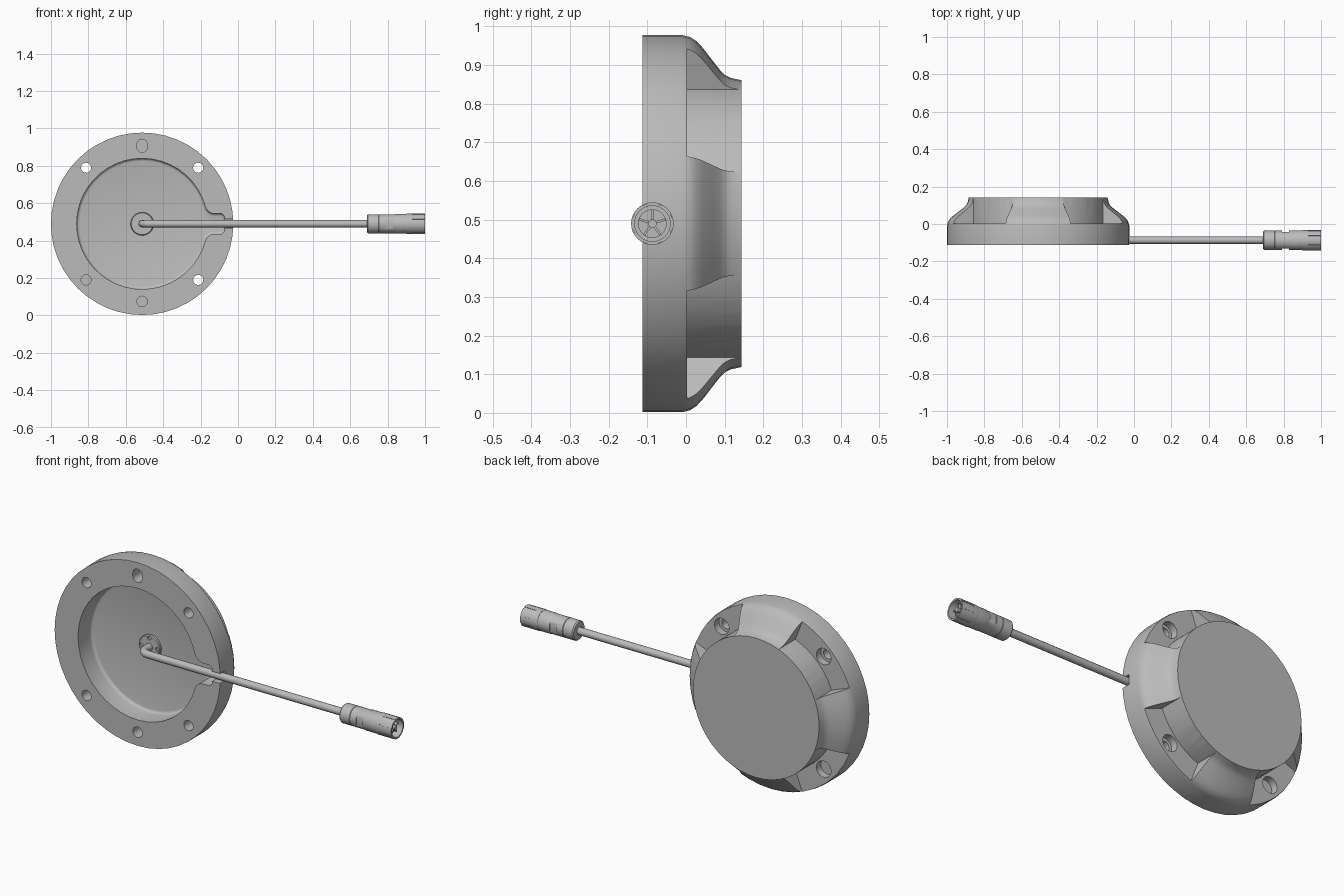
import bpy, bmesh
from math import sin, cos, pi, asin, sqrt, radians
from mathutils import Matrix, Vector

if "Cube" in bpy.data.objects:
    bpy.data.objects.remove(bpy.data.objects["Cube"])

CX, CZ = -0.5125, 0.4895      # housing centre
CABLE_Y = -0.087
FLOOR = 0.0                   # cavity floor

grey = bpy.data.materials.new("plain_grey")
grey.use_nodes = True
grey.diffuse_color = (0.5, 0.5, 0.5, 1)
grey.node_tree.nodes["Principled BSDF"].inputs["Base Color"].default_value = (0.5, 0.5, 0.5, 1)

TURN = {"y": Matrix.Rotation(-pi / 2, 4, "X"), "x": Matrix.Rotation(pi / 2, 4, "Y")}


def finish(name, bm):
    bmesh.ops.remove_doubles(bm, verts=bm.verts, dist=1e-5)
    bmesh.ops.recalc_face_normals(bm, faces=bm.faces)
    mesh = bpy.data.meshes.new(name)
    bm.to_mesh(mesh)
    bm.free()
    mesh.materials.append(grey)
    ob = bpy.data.objects.new(name, mesh)
    bpy.context.collection.objects.link(ob)
    return ob


def lathe(name, profile, origin, axis, steps=32):
    """Spin (radius, distance) points around an axis through origin."""
    bm = bmesh.new()
    vs = [bm.verts.new((r, 0, t)) for r, t in profile]
    es = [bm.edges.new(p) for p in zip(vs, vs[1:])]
    bmesh.ops.spin(bm, geom=vs + es, cent=(0, 0, 0), axis=(0, 0, 1),
                   angle=2 * pi, steps=steps)
    bmesh.ops.transform(bm, verts=bm.verts, matrix=Matrix.Translation(origin) @ TURN[axis])
    return finish(name, bm)


def rod(name, r, start, length, axis, steps=24):
    return lathe(name, [(0, 0), (r, 0), (r, length), (0, length)], start, axis, steps)


def prism(name, outline, y0, y1, fillet=0):
    """Extrude an (x, z) outline, relative to the housing centre, along y."""
    bm = bmesh.new()
    face = bm.faces.new([bm.verts.new((CX + x, y0, CZ + z)) for x, z in outline])
    top = bmesh.ops.extrude_face_region(bm, geom=[face])["geom"]
    moved = [v for v in top if isinstance(v, bmesh.types.BMVert)]
    bmesh.ops.translate(bm, verts=moved, vec=(0, y1 - y0, 0))
    if fillet:
        rim = [e for e in bm.edges if all(abs(v.co.y - y1) < 1e-6 for v in e.verts)]
        bmesh.ops.bevel(bm, geom=rim, offset=fillet, segments=3, profile=0.5, affect="EDGES")
    return finish(name, bm)


def box(name, lo, hi):
    bm = bmesh.new()
    lo, hi = Vector(lo), Vector(hi)
    bmesh.ops.create_cube(bm, size=1, matrix=Matrix.Translation((lo + hi) / 2)
                          @ Matrix.Diagonal((*(hi - lo), 1)))
    return finish(name, bm)


def cut(target, cutters):
    bpy.context.view_layer.objects.active = target
    for c in cutters:
        mod = target.modifiers.new("cut", "BOOLEAN")
        mod.operation, mod.solver, mod.object = "DIFFERENCE", "EXACT", c
        bpy.ops.object.modifier_apply(modifier=mod.name)
        bpy.data.objects.remove(c)


def arc(r, a0, a1, n, cx=0, cz=0):
    return [(cx + r * cos(a0 + (a1 - a0) * i / n), cz + r * sin(a0 + (a1 - a0) * i / n))
            for i in range(n + 1)]


# Housing: round body with a flared shoulder
housing = lathe("housing", [(0, -.113), (.4875, -.113), (.4875, -.01), (.483, .01), (.472, .027),
                            (.455, .043), (.42, .07), (.397, .088), (.385, .1), (.377, .115),
                            (.371, .143), (0, .143)], (CX, 0, CZ), "y", 48)

# Front cavity: circle running through fillets into a cable channel
R, HALF, F = .35, .055, .05
fx = sqrt((R + F) ** 2 - (HALF + F) ** 2)
a = asin((HALF + F) / (R + F))
channel = [(.425, HALF), (.44, HALF - .015)]
upper = arc(F, -pi / 2, a - pi, 6, fx, HALF + F)
half = channel[::-1] + upper
outline = half + arc(R, a, 2 * pi - a, 40)[1:-1] + [(x, -z) for x, z in half[::-1]]
cutters = [prism("cavity_cutter", outline, -.2, FLOOR, .015),
           box("exit_cutter", (CX + .42, -.2, CZ - .026), (CX + .6, -.066, CZ + .026))]

# Four screw pockets on the back with counterbored through holes
for k in range(4):
    mid = pi / 4 + k * pi / 2
    w = radians(24)
    sector = arc(.371, mid - w, mid + w, 8) + arc(.65, mid + w, mid - w, 8)
    cutters.append(prism("pocket_cutter", sector, .2, .003))
    x, z = CX + .424 * cos(mid), CZ + .424 * sin(mid)
    cutters.append(rod("hole_cutter", .027, (x, -.2, z), .4, "y"))
    cutters.append(rod("counterbore_cutter", .043, (x, -.035, z), .1, "y"))

# Blind locating holes: a slot at the top, a round one at the bottom
slot = arc(.028, 0, pi, 12, 0, .424) + arc(.028, pi, 2 * pi, 12, 0, .41)
cutters.append(prism("slot_cutter", slot, -.2, -.04))
cutters.append(rod("locating_cutter", .028, (CX, -.2, CZ - .415), .16, "y"))
cut(housing, cutters)

# Cable gland flange on the cavity floor, with four screw recesses
flange = lathe("cable_flange", [(0, -.014), (.058, -.014), (.062, -.01), (.062, .004), (0, .004)],
               (CX, FLOOR, CZ), "y")
cut(flange, [rod("recess_cutter", .01, (CX + .047 * cos(k * pi / 2), -.05,
                                        CZ + .047 * sin(k * pi / 2)), .043, "y", 12)
             for k in range(4)])

# Cable: leaves the floor, bends and runs out to the side
BEND = .045
curve = bpy.data.curves.new("cable", "CURVE")
curve.dimensions = "3D"
curve.bevel_depth, curve.bevel_resolution, curve.use_fill_caps = .0195, 4, True
path = [(CX, FLOOR, CZ)] + [(CX + BEND - BEND * cos(t * pi / 12), CABLE_Y + BEND - BEND * sin(t * pi / 12), CZ)
                            for t in range(7)] + [(.70, CABLE_Y, CZ)]
spline = curve.splines.new("POLY")
spline.points.add(len(path) - 1)
for p, co in zip(spline.points, path):
    p.co = (*co, 1)
cable = bpy.data.objects.new("cable", curve)
bpy.context.collection.objects.link(cable)
curve.materials.append(grey)
bpy.ops.object.select_all(action="DESELECT")
cable.select_set(True)
bpy.context.view_layer.objects.active = cable
bpy.ops.object.convert(target="MESH")
cable = bpy.context.view_layer.objects.active

# Connector: back nut, body and hollow end sleeve
START = (.69, CABLE_Y, CZ)
back_nut = lathe("connector_back_nut", [(0, 0), (.046, 0), (.051, .006), (.051, .06), (.048, .064),
                                        (0, .064)], START, "x")
body = lathe("connector_body", [(0, .06), (.047, .06), (.051, .064), (.051, .145), (.053, .15),
                                (.053, .22), (0, .22)], START, "x")
sleeve = lathe("connector_sleeve", [(0, .21), (.054, .21), (.055, .215), (.055, .31), (.046, .31),
                                    (.046, .235), (0, .235)], START, "x")
# wrench flats on the body, grip slots on the sleeve
cut(body, [box("flat_cutter", (.79, CABLE_Y - .1, CZ - .03), (.83, CABLE_Y - .044, CZ + .03)),
           box("flat_cutter", (.79, CABLE_Y + .044, CZ - .03), (.83, CABLE_Y + .1, CZ + .03))])
grips = []
for k in range(8):
    g = box("grip_cutter", (.93, -.004, .0525), (1.1, .004, .1))
    g.data.transform(Matrix.Translation((0, CABLE_Y, CZ)) @ Matrix.Rotation((k + .5) * pi / 4, 4, "X"))
    grips.append(g)
cut(sleeve, grips)

# Socket insert with ribs and a centre post
parts = [rod("socket_insert", .037, (.92, CABLE_Y, CZ), .045, "x"),
         rod("socket_post", .011, (.96, CABLE_Y, CZ), .03, "x", 16)]
for k in range(5):
    rib = box("socket_rib", (.96, -.003, .008), (.98, .003, .036))
    rib.data.transform(Matrix.Translation((0, CABLE_Y, CZ)) @ Matrix.Rotation(k * 2 * pi / 5, 4, "X"))
    parts.append(rib)

# Smooth shading with sharp creases
bpy.ops.object.select_all(action="DESELECT")
for ob in [housing, flange, cable, back_nut, body, sleeve] + parts:
    ob.select_set(True)
bpy.context.view_layer.objects.active = housing
bpy.ops.object.shade_smooth_by_angle(angle=radians(32))
